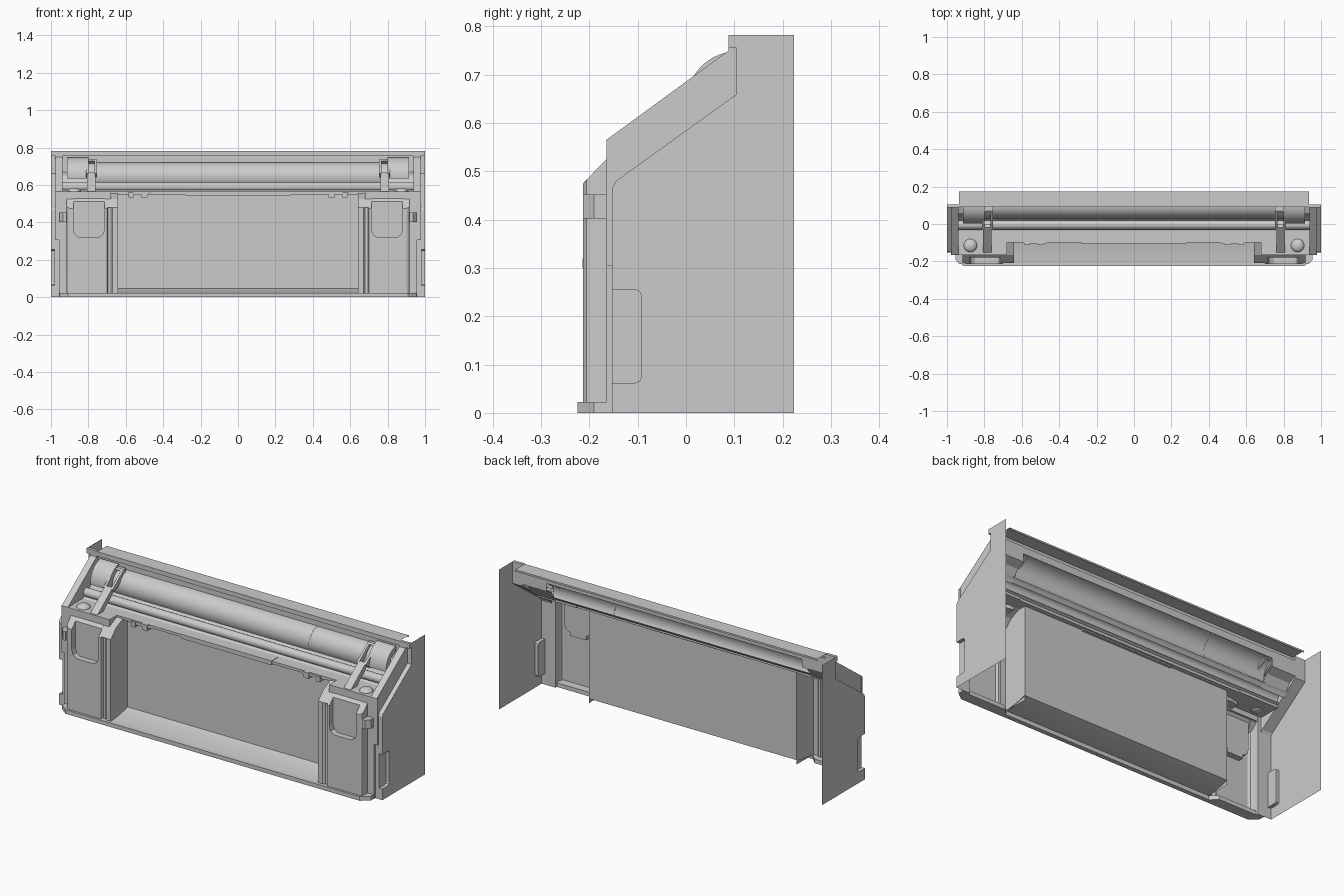
import bpy, bmesh, math
from mathutils import Vector

if "Cube" in bpy.data.objects:
    bpy.data.objects.remove(bpy.data.objects["Cube"])

def place(axis, p, t):
    # 2D profile point p swept to position t along the axis
    if axis == 'x': return (t, p[0], p[1])
    if axis == 'y': return (p[0], t, p[1])
    return (p[0], p[1], t)

def finish(name, bm, mirror=False, smooth=False):
    if mirror:
        g = bm.verts[:] + bm.edges[:] + bm.faces[:]
        d = bmesh.ops.duplicate(bm, geom=g)['geom']
        for v in d:
            if isinstance(v, bmesh.types.BMVert): v.co.x *= -1
        bmesh.ops.reverse_faces(bm, faces=[f for f in d if isinstance(f, bmesh.types.BMFace)])
    me = bpy.data.meshes.new(name)
    bm.to_mesh(me); bm.free()
    ob = bpy.data.objects.new(name, me)
    bpy.context.collection.objects.link(ob)
    if smooth:
        bpy.ops.object.select_all(action='DESELECT')
        ob.select_set(True)
        bpy.context.view_layer.objects.active = ob
        bpy.ops.object.shade_smooth_by_angle(angle=math.radians(35))
    return ob

def sweep(name, pts, axis, a, b, mirror, smooth, solid):
    # a and b may be one position or one per point
    bm = bmesh.new()
    n = len(pts)
    at = a if isinstance(a, list) else [a] * n
    bt = b if isinstance(b, list) else [b] * n
    A = [bm.verts.new(place(axis, p, t)) for p, t in zip(pts, at)]
    B = [bm.verts.new(place(axis, p, t)) for p, t in zip(pts, bt)]
    for i in range(n if solid else n - 1):
        j = (i + 1) % n
        bm.faces.new((A[i], A[j], B[j], B[i]))
    if solid:
        bm.faces.new(A); bm.faces.new(B)
        bmesh.ops.recalc_face_normals(bm, faces=bm.faces[:])
    return finish(name, bm, mirror, smooth)

def prism(name, pts, axis, a, b, mirror=False, smooth=False):
    return sweep(name, pts, axis, a, b, mirror, smooth, True)

def strip(name, pts, axis, a, b, mirror=False, smooth=False):
    return sweep(name, pts, axis, a, b, mirror, smooth, False)

def plate(name, pts, axis, t, mirror=False):
    bm = bmesh.new()
    bm.faces.new([bm.verts.new(place(axis, p, t)) for p in pts])
    return finish(name, bm, mirror)

def box(name, x, y, z, mirror=False):
    return prism(name, [(x[0], y[0]), (x[1], y[0]), (x[1], y[1]), (x[0], y[1])], 'z', z[0], z[1], mirror)

def arc(y, z, r, a0, a1, n=20):
    ang = [math.radians(a0 + (a1 - a0) * i / n) for i in range(n + 1)]
    return [(y + r * math.cos(t), z + r * math.sin(t)) for t in ang]

# thin side sheets with a handle notch, and their front flanges
notch = [(-.153, .255), (-.105, .255), (-.095, .25), (-.092, .24), (-.092, .077), (-.095, .067), (-.105, .062), (-.153, .062)]
slope = [(-.153, .465), (-.145, .48), (.105, .66), (.105, .78)]
plate("side_sheet", [(-.153, 0), (.224, 0), (.224, .782)] + [(.105, .782)] + slope[-2::-1] + notch, 'x', 1, True)
strip("side_flange", [(-.153, .255)] + slope, 'x', .975, 1, True)
strip("side_flange_foot", [(-.153, 0), (-.153, .062)], 'x', .957, 1, True)
strip("handle_recess_wall", notch, 'x', .98, 1, True)
plate("handle_recess_floor", notch, 'x', .98, True)

# sloped end cheeks and front corner frames
prism("end_cheek", [(-.165, .465), (-.165, .565), (.088, .75), (.088, .78), (.105, .78),
                    (.105, .66), (-.145, .48), (-.153, .465)], 'x', .937, .975, True)
prism("corner_frame", [(.915, 0), (.957, 0), (.957, .32), (.978, .32), (.978, .565), (.915, .565)],
      'y', -.165, -.153, True)
strip("corner_backing", [(.957, -.153), (.98, -.153)], 'z', .0, .32, True)
box("corner_stop", (.94, .978), (-.165, -.153), (.305, .33), True)

# central recessed panel with curved floor, square side walls and front rim
plate("back_panel", [(-.642, .047), (.642, .047), (.642, .55), (-.642, .55)], 'y', -.06)
strip("recess_floor", [(-.213, .022), (-.18, .024), (-.14, .029), (-.10, .036), (-.075, .042), (-.06, .047)],
      'x', -.645, .645, smooth=True)
strip("recess_side", [(.642, -.06), (.642, -.10), (.642, -.165), (.642, -.208), (.67, -.208), (.68, -.198), (.695, -.198), (.70, -.213)],
      'z', .022, [.555, .555, .525, .48, .48, .49, .49, .475], True)
strip("rim_top", [(-.208, .48), (-.165, .525), (-.10, .555)], 'x', .642, .70, True)

# base lip with chamfered ends
prism("base_lip", [(-.91, -.225), (.91, -.225), (.955, -.19), (.955, -.165), (.68, -.165), (.645, -.20),
                   (-.645, -.20), (-.68, -.165), (-.955, -.165), (-.955, -.19)], 'z', 0, .023)

# front columns with latch pockets
pocket = [(.88, .475), (.88, .36), (.872, .335), (.85, .32), (.745, .32), (.722, .335), (.715, .36), (.715, .475)]
plate("column_front", [(.70, .023), (.90, .023), (.90, .475)] + pocket + [(.70, .475)], 'y', -.213, True)
strip("column_side", [(.90, -.213), (.913, -.206), (.918, -.195), (.918, -.165)], 'z',
      .023, [.475, .482, .494, .525], True, True)
strip("pocket_wall", pocket, 'y', -.213, -.18, True)
plate("pocket_floor", pocket[1:-1] + [(.715, .51), (.88, .51)], 'y', -.18, True)
strip("column_top_inner", [(-.213, .475), (-.165, .525)], 'x', .70, .715, True)
strip("column_top_outer", [(-.213, .475), (-.206, .482), (-.195, .494), (-.165, .525)], 'x', .88, [.90, .913, .918, .918], True)
for side, x in (("inner", .715), ("outer", .88)):
    plate("pocket_gusset_" + side, [(-.213, .475), (-.165, .525), (-.18, .475)], 'x', x, True)
strip("pocket_top", [(-.18, .51), (-.165, .526)], 'x', .715, .88, True)
box("latch_tab", (.745, .845), (-.2145, -.18), (.30, .32), True)
prism("side_catch", [(.918, -.213), (.935, -.213), (.955, -.19), (.955, -.165), (.918, -.165)], 'z', .402, .452, True)

# upper shelf, corner ledges and tabs
box("corner_ledge", (.70, .94), (-.165, -.03), (.55, .565), True)
box("ledge_apron", (.68, .94), (-.165, -.155), (.522, .565), True)
prism("shelf", [(-.72, -.10), (.72, -.10), (.76, -.035), (-.76, -.035)], 'z', .55, .565)
prism("shelf_tab", [(.46, -.10), (.48, -.108), (.57, -.108), (.60, -.10)], 'z', .548, .563, True)
box("center_bar", (-.28, .28), (-.103, -.045), (.543, .567))
box("shelf_clip", (.485, .515), (-.112, -.08), (.532, .565), True)
box("shelf_hook", (.56, .585), (-.112, -.08), (.532, .562), True)
prism("ledge_block", [(.68, -.16), (.75, -.16), (.75, -.11), (.70, -.10), (.68, -.10)], 'z', .53, .565, True)

# rounded studs on the corner ledges
bm = bmesh.new()
bmesh.ops.create_uvsphere(bm, u_segments=24, v_segments=12, radius=.036)
bmesh.ops.scale(bm, vec=Vector((1, 1, .6)), verts=bm.verts[:])
bmesh.ops.translate(bm, vec=Vector((.875, -.115, .563)), verts=bm.verts[:])
finish("corner_stud", bm, True, True)

# curved front covers: main roller, end drums and lower roller
strip("main_roller_middle", arc(.105, .645, .076, 90, 208), 'x', -.42, .42, False, True)
strip("main_roller_end", arc(.105, .645, .0745, 90, 208), 'x', .42, .80, True, True)
drum = arc(.105, .645, .103, 98, 186)
strip("end_drum", drum, 'x', .80, .915, True, True)
for side, x in (("inner", .80), ("outer", .915)):
    plate("drum_face_" + side, drum + [(.03, .635), (.05, .70), (.09, .72)], 'x', x, True)
strip("drum_backing", [(.019, .585), (.035, .61), (.06, .65), (.105, .67), (.105, .757)], 'x', .79, .94, True)
strip("lower_roller", arc(-.005, .590, .024, 0, 230), 'x', -.937, .937, False, True)
strip("roller_valley", [(.038, .61), (.03, .603), (.019, .59)], 'x', -.937, .937)
strip("shelf_rear_edge", [(-.035, .565), (-.02, .572)], 'x', -.937, .937)

# sloped arms with slotted heads
prism("arm_lower", [(-.16, .56), (-.02, .667), (0, .650), (-.12, .55)], 'x', .762, .806, True)
for side, a, b in (("inner", .755, .768), ("outer", .80, .813)):
    prism("arm_rail_" + side, [(-.03, .660), (.07, .735), (.09, .735), (.09, .71), (-.01, .64)], 'x', a, b, True)
prism("arm_cap", [(.06, .728), (.07, .735), (.09, .735), (.09, .71)], 'x', .768, .80, True)

# top rail: angled sheet with a stepped front
strip("top_rail", [(.105, .715), (.105, .755), (.09, .755), (.09, .78), (.174, .78), (.174, .77)], 'x', -.935, .935)
box("rail_end", (.935, 1), (.088, .105), (.755, .782), True)
